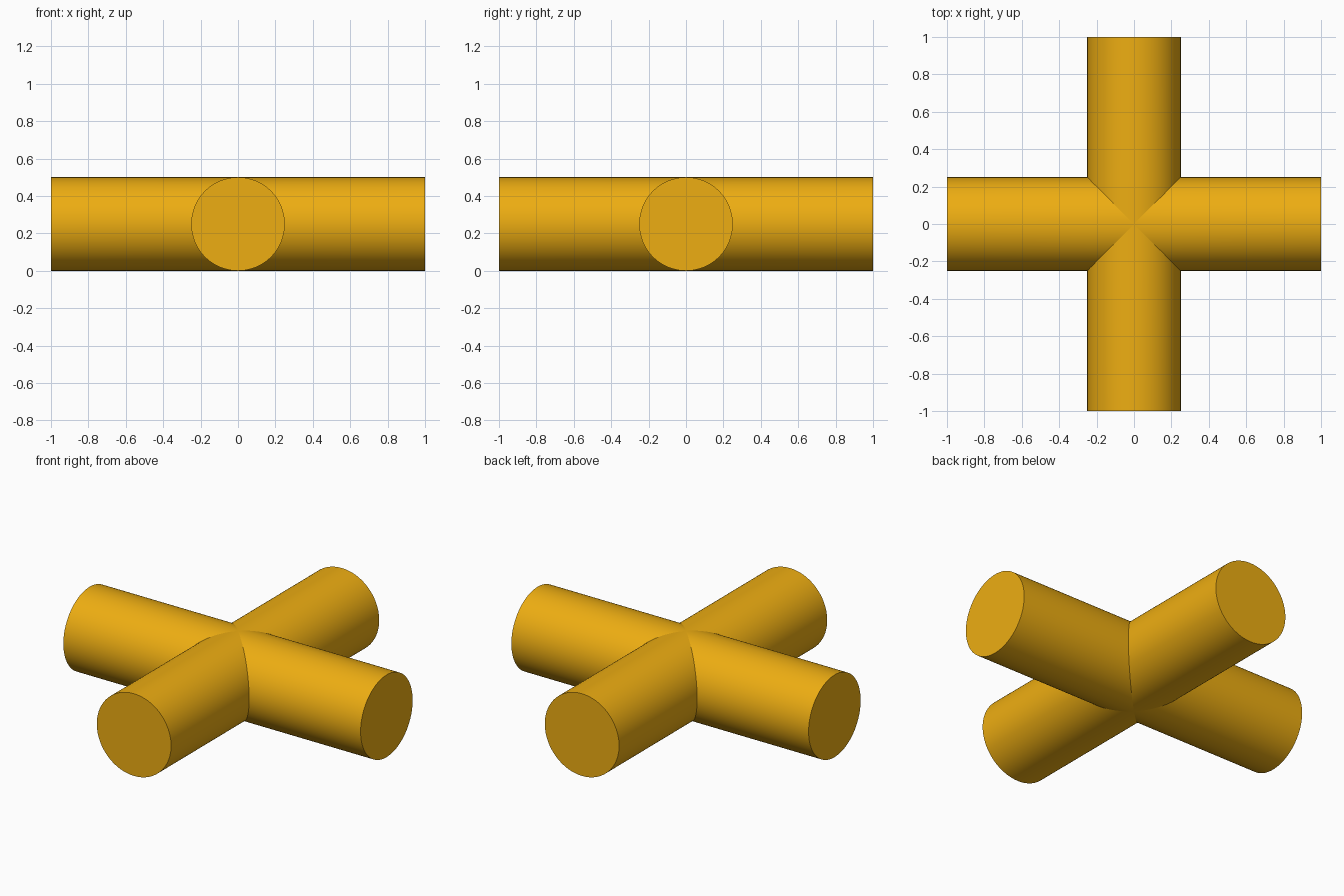
import bpy, bmesh
from math import sin, cos, pi
from mathutils import Matrix

if "Cube" in bpy.data.objects:
    bpy.data.objects.remove(bpy.data.objects["Cube"])

RADIUS, REACH, SIDES = 0.25, 1.0, 96

bm = bmesh.new()


def add_arm(angle):
    """Round arm along +x, mitred at the centre, turned about z."""
    turn = Matrix.Rotation(angle, 3, 'Z')
    inner, outer = [], []
    for i in range(SIDES):
        a = 2 * pi * i / SIDES
        y, z = RADIUS * cos(a), RADIUS * sin(a)
        inner.append(bm.verts.new(turn @ Matrix.Identity(3) @ bm_point(abs(y), y, z)))
        outer.append(bm.verts.new(turn @ bm_point(REACH, y, z)))
    for i in range(SIDES):
        j = (i + 1) % SIDES
        face = bm.faces.new((inner[i], outer[i], outer[j], inner[j]))
        face.smooth = True
        # Keep the mitre seam and the end rim crisp
        for pair in ((inner[i], inner[j]), (outer[i], outer[j])):
            bm.edges.get(pair).smooth = False
    bm.faces.new(outer)


def bm_point(x, y, z):
    from mathutils import Vector
    return Vector((x, y, z + RADIUS))


# Four arms welded along their mitre seams
for k in range(4):
    add_arm(k * pi / 2)
bmesh.ops.remove_doubles(bm, verts=bm.verts, dist=1e-5)
bmesh.ops.recalc_face_normals(bm, faces=bm.faces)
for e in bm.edges:
    if len(e.link_faces) == 2 and all(abs(abs(v.co.x) - abs(v.co.y)) < 1e-4 for v in e.verts):
        e.smooth = False

mesh = bpy.data.meshes.new("crossed_cylinders")
bm.to_mesh(mesh)
bm.free()
cross = bpy.data.objects.new("crossed_cylinders", mesh)
bpy.context.collection.objects.link(cross)

# Amber yellow
mat = bpy.data.materials.new("amber")
mat.diffuse_color = (0.85, 0.42, 0.006, 1)
mat.use_nodes = True
mat.node_tree.nodes["Principled BSDF"].inputs["Base Color"].default_value = mat.diffuse_color
mesh.materials.append(mat)
